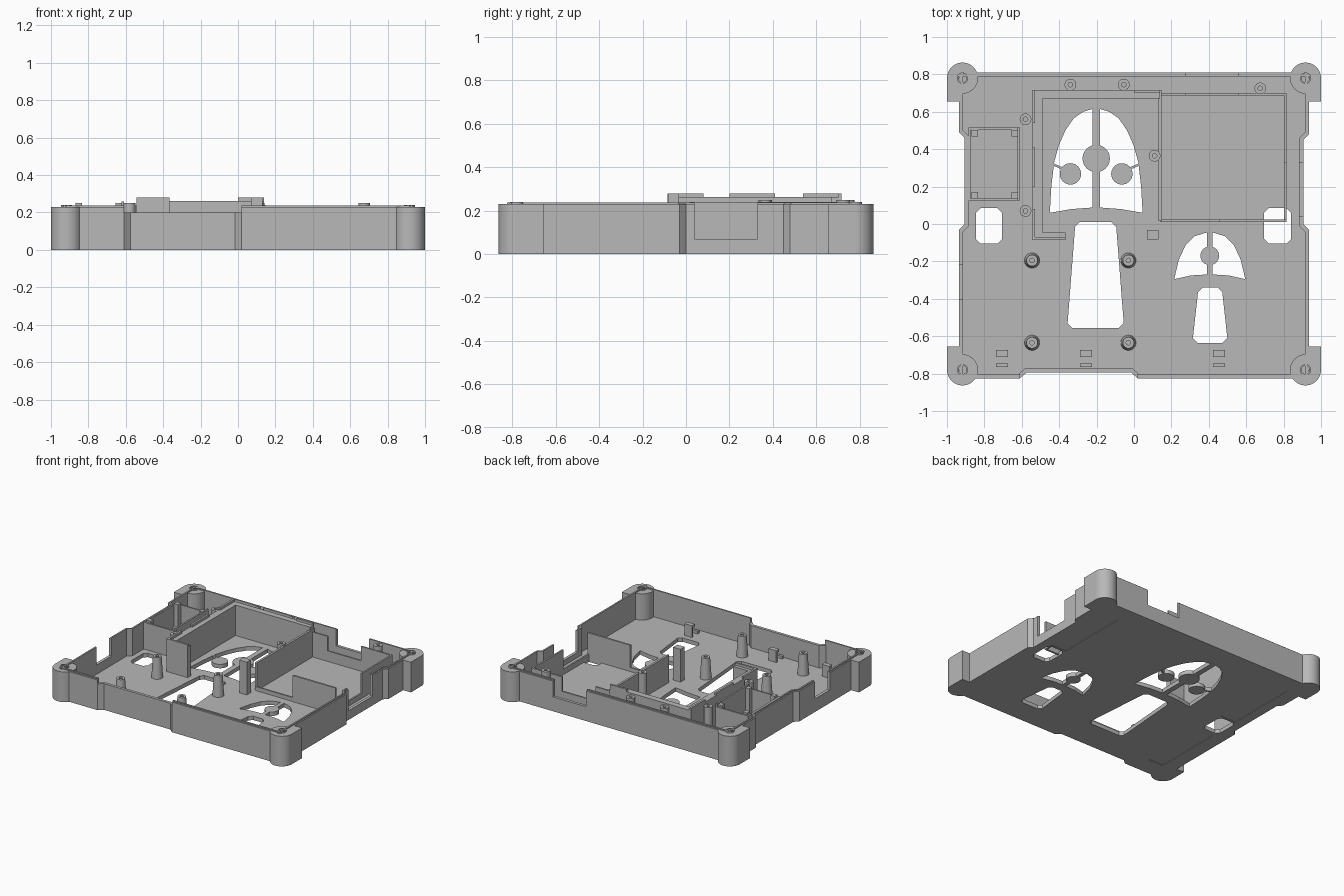
import bpy, bmesh, math
from mathutils import Vector

default = bpy.data.objects.get("Cube")
if default:
    bpy.data.objects.remove(default, do_unlink=True)

grey = bpy.data.materials.new("light grey plastic")
grey.use_nodes = True
colour = (0.48, 0.48, 0.48, 1)
grey.diffuse_color = colour
grey.node_tree.nodes["Principled BSDF"].inputs["Base Color"].default_value = colour

FLOOR, RIM = 0.03, 0.23


def finish(name, bm, smooth=False):
    bmesh.ops.recalc_face_normals(bm, faces=bm.faces)
    mesh = bpy.data.meshes.new(name)
    bm.to_mesh(mesh)
    bm.free()
    mesh.materials.append(grey)
    ob = bpy.data.objects.new(name, mesh)
    bpy.context.collection.objects.link(ob)
    bpy.ops.object.select_all(action='DESELECT')
    ob.select_set(True)
    bpy.context.view_layer.objects.active = ob
    if smooth:
        bpy.ops.object.shade_smooth_by_angle(angle=math.radians(35))
    return ob


def add_prism(bm, points, z0, z1):
    face = bm.faces.new([bm.verts.new((x, y, z0)) for x, y in points])
    up = bmesh.ops.extrude_face_region(bm, geom=[face])["geom"]
    verts = [g for g in up if isinstance(g, bmesh.types.BMVert)]
    bmesh.ops.translate(bm, vec=(0, 0, z1 - z0), verts=verts)


def prism(name, points, z0, z1):
    bm = bmesh.new()
    add_prism(bm, points, z0, z1)
    return finish(name, bm)


def rect(x0, x1, y0, y1):
    return [(x0, y0), (x1, y0), (x1, y1), (x0, y1)]


def box(name, x0, x1, y0, y1, z1, z0=0.01):
    return prism(name, rect(x0, x1, y0, y1), z0, z1)


def offset(points, d):
    """Shift an open path to its left by d with mitred joints."""
    pts = [Vector(p) for p in points]
    normals = []
    for a, b in zip(pts, pts[1:]):
        t = (b - a).normalized()
        normals.append(Vector((-t.y, t.x)))
    out = []
    for i, p in enumerate(pts):
        n0, n1 = normals[max(i - 1, 0)], normals[min(i, len(normals) - 1)]
        out.append(tuple(p + (n0 + n1) * d / (1 + n0.dot(n1))))
    return out


def wall(name, path, top, start=0.0, thick=0.03, z0=0.0):
    return prism(name, offset(path, start) + offset(path, start + thick)[::-1], z0, top)


def lathe(name, x, y, profile, steps=32):
    bm = bmesh.new()
    verts = [bm.verts.new((x + r, y, z)) for r, z in profile]
    edges = [bm.edges.new(pair) for pair in zip(verts, verts[1:])]
    bmesh.ops.spin(bm, geom=verts + edges, cent=(x, y, 0), axis=(0, 0, 1),
                   angle=math.tau, steps=steps)
    bmesh.ops.remove_doubles(bm, verts=bm.verts, dist=0.0005)
    return finish(name, bm, True)


def boss(name, x, y, r0, r1, hole, z1, z0=0.01, depth=0.05):
    return lathe(name, x, y, [(0, z0), (r0, z0), (r1, z1), (hole, z1),
                              (hole, z1 - depth), (0, z1 - depth)])


def chamfered(cx, low, high, y0, y1, c=0.025):
    return [(cx - low + c, y0), (cx + low - c, y0), (cx + low, y0 + c), (cx + high, y1 - c),
            (cx + high - c, y1), (cx - high + c, y1), (cx - high, y1 - c), (cx - low, y0 + c)]


# Floor plate outline, stepped along the front and both sides
front_left = [(-0.935, -0.825), (-0.61, -0.825)]
front_mid = [(-0.61, -0.825), (-0.575, -0.795), (-0.015, -0.795), (0.02, -0.825)]
right_step = [(0.935, -0.825), (0.935, -0.03), (0.905, 0.0)]
right_back = [(0.905, 0.45), (0.935, 0.48), (0.935, 0.81)]
left_step = [(-0.935, 0.81), (-0.935, 0.49), (-0.905, 0.46), (-0.905, 0.0), (-0.935, -0.03)]
floor = prism("floor", front_left + front_mid[1:] + right_step + right_back + left_step, 0, FLOOR)

# Openings: arched grilles, tapered slots, side windows, shallow pads underneath
big_arch = [(.02, .615), (.07, .6), (.12, .565), (.165, .5), (.2, .42), (.225, .33),
            (.24, .2), (.248, .06), (.13, .08), (.02, .088)]
small_arch = [(.015, -.045), (.08, -.065), (.13, -.115), (.165, -.19), (.19, -.295),
              (.1, -.275), (.015, -.27)]
bm = bmesh.new()
for centre, arch in ((-0.202, big_arch), (0.405, small_arch)):
    for side in (-1, 1):
        add_prism(bm, [(centre + side * x, y) for x, y in arch], -0.1, 0.1)
for slot in (chamfered(-0.205, 0.15, 0.11, -0.555, 0.01), chamfered(0.407, 0.092, 0.065, -0.635, -0.34),
             chamfered(-0.775, 0.07, 0.07, -0.105, 0.085), chamfered(0.768, 0.072, 0.072, -0.105, 0.085)):
    add_prism(bm, slot, -0.1, 0.1)
for pad in (rect(0.7, 0.83, 0.1, 0.66), rect(-0.83, -0.7, 0.1, 0.66), rect(-0.83, -0.7, -0.68, -0.15)):
    add_prism(bm, pad, -0.1, 0.004)
cutter = finish("floor_cutter", bm)
cutter.hide_render = True
mod = floor.modifiers.new("openings", 'BOOLEAN')
mod.operation, mod.solver, mod.object = 'DIFFERENCE', 'EXACT', cutter
bpy.context.view_layer.objects.active = floor
bpy.ops.object.modifier_apply(modifier=mod.name)
bpy.data.objects.remove(cutter, do_unlink=True)

# Grille discs and the thin ribs that carry the side ones
for x, y, r in ((-0.202, 0.35, 0.073), (-0.34, 0.268, 0.057), (-0.065, 0.268, 0.057), (0.405, -0.17, 0.05)):
    lathe("grille_disc", x, y, [(0, 0), (r, 0), (r, FLOOR), (0, FLOOR)])
for s in (-1, 1):
    wall("grille_rib", [(-0.202 + s * 0.245, 0.325), (-0.202 + s * 0.13, 0.275)], FLOOR, -0.006, 0.012)

# Outer walls: high runs with a raised inner lip, low runs at the notches
high = [front_left, [front_mid[-1], (0.935, -0.825)], right_step + [(0.905, 0.04)],
        [(0.905, 0.33)] + right_back, [(0.935, 0.81), (0.555, 0.81)], [(0.275, 0.81), (-0.935, 0.81)],
        left_step + [(-0.935, -0.22)], [(-0.935, -0.4), (-0.935, -0.825)]]
for path in high:
    wall("outer_wall", path, RIM, thick=0.012)
    wall("wall_lip", path, RIM + 0.008, start=0.01, thick=0.012)
low = [(front_mid, 0.2), ([(0.905, 0.04), (0.905, 0.33)], 0.07),
       ([(0.555, 0.81), (0.275, 0.81)], 0.11), ([(-0.935, -0.22), (-0.935, -0.4)], 0.1)]
for path, top in low:
    wall("low_wall", path, top, thick=0.022)

# Corner posts with a screw hole, raised collar and side block
for sx in (-1, 1):
    for sy in (-1, 1):
        x, y = sx * 0.917, sy * 0.78
        lathe("corner_post", x, y, [(0, 0), (0.083, 0), (0.083, RIM), (0.03, RIM), (0.03, RIM + 0.01),
                                    (0.022, RIM + 0.01), (0.022, 0.15), (0, 0.15)], 48)
        xs, ys = sorted((sx, sx * 0.925)), sorted((sy * 0.655, y))
        box("corner_block", *xs, *ys, RIM, 0)

# Main bay: thick ledge wall with a broken thin lip along its outside
box("bay_left_wall", -0.53, -0.49, -0.08, 0.71, 0.262)
box("bay_left_skin", -0.543, -0.528, -0.085, 0.717, 0.262)
for y0, y1 in ((-0.085, 0.08), (0.2, 0.41), (0.54, 0.717)):
    box("bay_left_lip", -0.543, -0.528, y0, y1, 0.28, 0.2)
box("bay_back_wall", -0.543, 0.14, 0.67, 0.717, 0.262)
box("bay_back_lip", 0.0, 0.14, 0.702, 0.717, 0.28, 0.2)
box("bay_front_return", -0.53, -0.365, -0.085, -0.045, 0.262)
box("bay_front_lip", -0.543, -0.365, -0.085, -0.07, 0.28)
box("bay_right_wall", 0.132, 0.148, 0.015, 0.717, RIM + 0.01)
box("bay_front_pillar", 0.07, 0.132, -0.083, -0.032, 0.28)

# Square compartment with notched walls
box("compartment_front_low", 0.14, 0.455, 0.012, 0.024, 0.06)
box("compartment_front_panel", 0.455, 0.815, 0.01, 0.024, RIM)
box("compartment_side_low", 0.803, 0.815, 0.024, 0.33, 0.07)
box("compartment_side_wall", 0.803, 0.815, 0.33, 0.7, 0.22)
for x0, x1, top in ((0.14, 0.275, 0.22), (0.275, 0.555, 0.11), (0.555, 0.815, 0.22)):
    box("compartment_back_wall", x0, x1, 0.688, 0.7, top)

# Small side box with four square corner pillars
for x0, x1, y0, y1 in ((-0.885, -0.873, 0.125, 0.515), (-0.622, -0.61, 0.125, 0.515),
                       (-0.885, -0.61, 0.125, 0.137), (-0.885, -0.61, 0.503, 0.515)):
    box("side_box_wall", x0, x1, y0, y1, 0.26 if x0 > -0.7 else 0.235)
for x in (-0.868, -0.655):
    for y in (0.137, 0.468):
        box("side_box_pillar", x, x + 0.035, y, y + 0.035, 0.25)

# Board standoffs, screw bosses and front clips
for x in (-0.545, -0.03):
    for y in (-0.635, -0.195):
        boss("standoff", x, y, 0.042, 0.03, 0.012, 0.19)
for x, y in ((-0.34, 0.745), (-0.055, 0.745), (0.675, 0.725), (-0.58, 0.56), (-0.58, 0.07), (0.11, 0.365)):
    boss("screw_boss", x, y, 0.031, 0.031, 0.012, 0.25)
for x in (-0.705, -0.257, 0.455):
    box("clip_foot", x - 0.032, x + 0.032, -0.765, -0.745, 0.05)
    box("clip_tab", x - 0.032, x + 0.032, -0.69, -0.675, 0.12)
    box("clip_hook", x - 0.032, x + 0.032, -0.71, -0.675, 0.12, 0.1)
